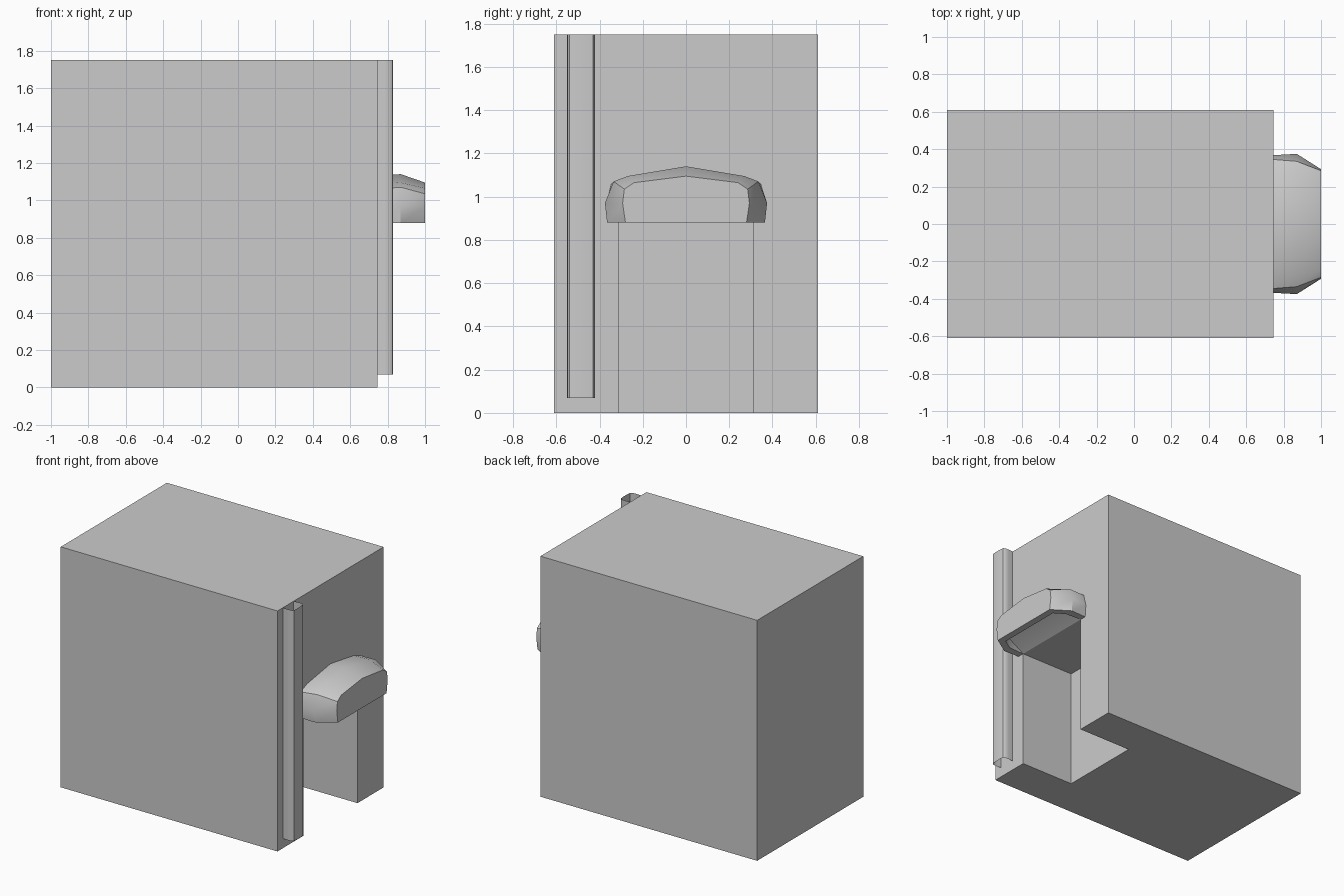
import bpy, bmesh, math
from mathutils import Vector

if "Cube" in bpy.data.objects:
    bpy.data.objects.remove(bpy.data.objects["Cube"])


def box(name, lo, hi):
    lo, hi = Vector(lo), Vector(hi)
    bpy.ops.mesh.primitive_cube_add(size=1, location=(lo + hi) / 2)
    ob = bpy.context.object
    ob.name = name
    ob.scale = hi - lo
    bpy.ops.object.transform_apply(location=True, rotation=True, scale=True)
    return ob


def finish(name, bm, angle=30):
    me = bpy.data.meshes.new(name)
    bm.to_mesh(me)
    bm.free()
    ob = bpy.data.objects.new(name, me)
    bpy.context.collection.objects.link(ob)
    bpy.ops.object.select_all(action='DESELECT')
    ob.select_set(True)
    bpy.context.view_layer.objects.active = ob
    bpy.ops.object.shade_smooth_by_angle(angle=math.radians(angle))
    return ob


def bridge(bm, a, b):
    for i in range(len(a) - 1):
        bm.faces.new((a[i], a[i + 1], b[i + 1], b[i]))


# Building block with a recessed doorway
WALL = 0.745
body = box("building_body", (-1, -0.61, 0), (WALL, 0.61, 1.75))
cutter = box("doorway_cutter", (0.31, -0.31, -0.2), (1.1, 0.31, 0.88))
cutter.hide_render = True
mod = body.modifiers.new("doorway", 'BOOLEAN')
mod.operation = 'DIFFERENCE'
mod.object = cutter
mod.solver = 'EXACT'
bpy.context.view_layer.objects.active = body
bpy.ops.object.modifier_apply(modifier=mod.name)
bpy.data.objects.remove(cutter)

# Door canopy: half sections (y, z) from rim to ridge, mirrored and lofted
sections = [
    (WALL, [(0.36, 0.88), (0.368, 0.97), (0.345, 1.06), (0.27, 1.09), (0, 1.133)]),
    (0.87, [(0.365, 0.88), (0.375, 0.97), (0.335, 1.07), (0.27, 1.095), (0, 1.14)]),
    (1.0, [(0.28, 0.88), (0.293, 0.97), (0.285, 1.035), (0.24, 1.065), (0, 1.095)]),
]
bm = bmesh.new()
rings = []
for x, half in sections:
    pts = [(-y, z) for y, z in half] + [(y, z) for y, z in half[-2::-1]]
    rings.append([bm.verts.new((x, y, z)) for y, z in pts])
for a, b in zip(rings, rings[1:]):
    bridge(bm, a, b)
bm.faces.new(rings[-1])

# Canopy underside: flat rim around a shallow hollow
outer = [r[0] for r in rings] + [r[-1] for r in reversed(rings)]
plan = [(WALL, 0.31, 0.88), (0.87, 0.305, 0.95), (0.95, 0.255, 0.97)]
mirrored = [(x, -y, z) for x, y, z in plan] + plan[::-1]
inner = [bm.verts.new((x, y, 0.88)) for x, y, z in mirrored]
ceiling = [v if z == 0.88 else bm.verts.new((v.co.x, v.co.y, z))
           for v, (x, y, z) in zip(inner, mirrored)]
bridge(bm, outer, inner)
for i in range(5):
    vs = list(dict.fromkeys((inner[i], inner[i + 1], ceiling[i + 1], ceiling[i])))
    bm.faces.new(vs)
bm.faces.new((ceiling[0], ceiling[1], ceiling[4], ceiling[5]))
bm.faces.new((ceiling[1], ceiling[2], ceiling[3], ceiling[4]))
bmesh.ops.recalc_face_normals(bm, faces=bm.faces[:])
finish("door_canopy", bm)

# Open rain pipe channel running down the wall
half = [(WALL, 0.062), (0.785, 0.065), (0.815, 0.063), (0.827, 0.054), (0.83, 0.025)]
profile = [(x, -0.485 - d) for x, d in half] + [(x, -0.485 + d) for x, d in half[::-1]]
bm = bmesh.new()
low, high = ([bm.verts.new((x, y, z)) for x, y in profile] for z in (0.07, 1.75))
bridge(bm, low, high)
finish("rain_pipe", bm, 40)
